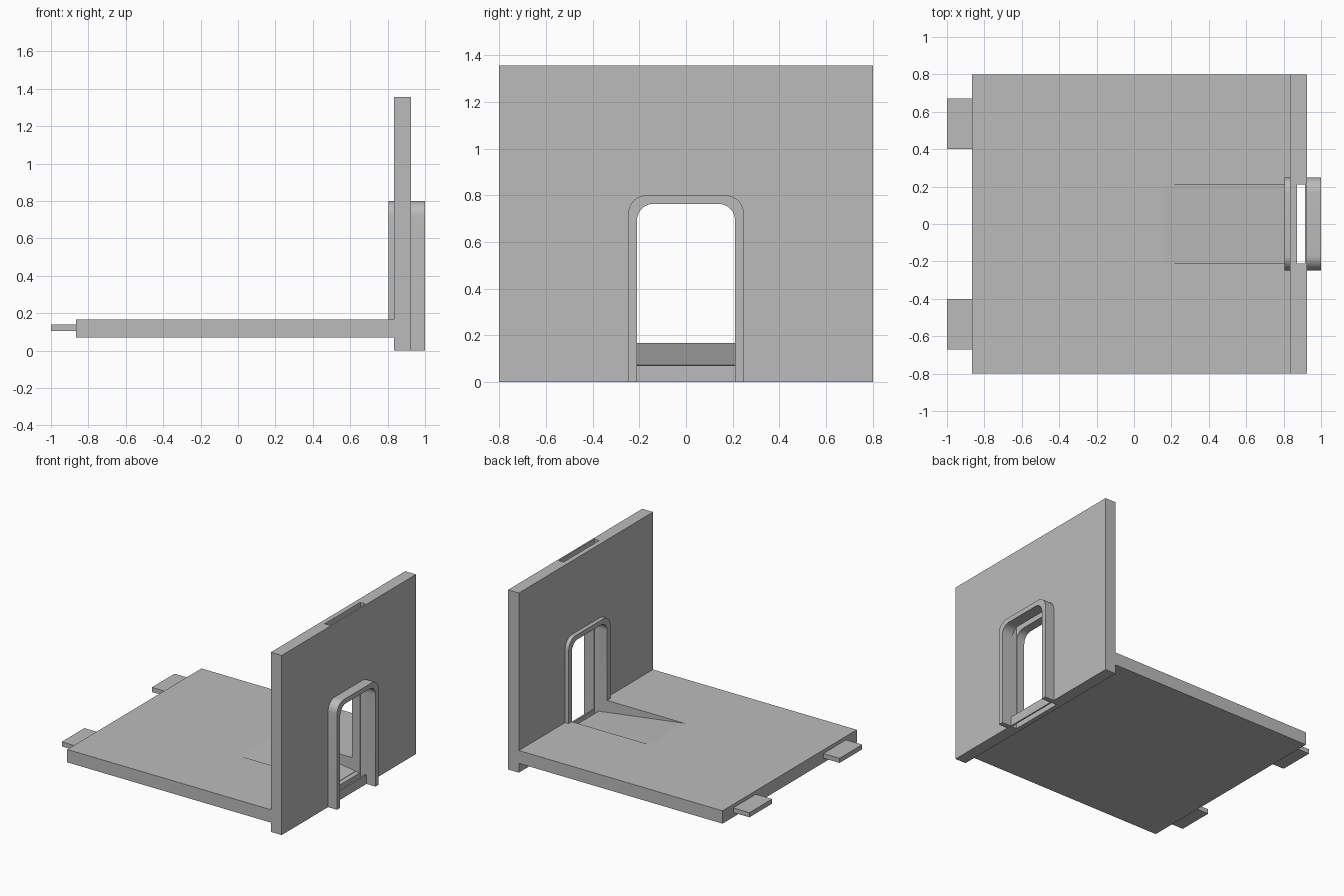
import bpy, bmesh, math
from mathutils import Vector

if "Cube" in bpy.data.objects:
    bpy.data.objects.remove(bpy.data.objects["Cube"], do_unlink=True)

grey = bpy.data.materials.new("plain grey")
grey.use_nodes = True
COLOUR = (0.5, 0.5, 0.5, 1)
grey.diffuse_color = COLOUR
grey.node_tree.nodes["Principled BSDF"].inputs["Base Color"].default_value = COLOUR


def prism(name, points, offset):
    """Extrude a flat outline along an offset vector."""
    bm = bmesh.new()
    face = bm.faces.new([bm.verts.new(p) for p in points])
    ext = bmesh.ops.extrude_face_region(bm, geom=[face])
    moved = [g for g in ext["geom"] if isinstance(g, bmesh.types.BMVert)]
    bmesh.ops.translate(bm, verts=moved, vec=Vector(offset))
    bmesh.ops.recalc_face_normals(bm, faces=bm.faces)
    mesh = bpy.data.meshes.new(name)
    bm.to_mesh(mesh)
    bm.free()
    mesh.materials.append(grey)
    obj = bpy.data.objects.new(name, mesh)
    bpy.context.collection.objects.link(obj)
    return obj


def box(name, x0, x1, y0, y1, z0, z1):
    outline = [(x0, y0, z0), (x1, y0, z0), (x1, y1, z0), (x0, y1, z0)]
    return prism(name, outline, (0, 0, z1 - z0))


def arch(x, half, bottom, top, radius, steps=10):
    """Door outline with rounded top corners, from right foot to left foot."""
    pts = [(x, half, bottom)]
    for side, start in ((1, 0), (-1, math.pi / 2)):
        for i in range(steps + 1):
            a = start + math.pi / 2 * i / steps
            pts.append((x, side * (half - radius) + radius * math.cos(a),
                        top - radius + radius * math.sin(a)))
    return pts + [(x, -half, bottom)]


def cut(target, cutter):
    cutter.hide_render = True
    mod = target.modifiers.new("cut", "BOOLEAN")
    mod.operation = "DIFFERENCE"
    mod.solver = "EXACT"
    mod.object = cutter
    bpy.context.view_layer.objects.active = target
    bpy.ops.object.modifier_apply(modifier=mod.name)
    bpy.data.objects.remove(cutter, do_unlink=True)


def smooth(obj):
    bpy.ops.object.select_all(action="DESELECT")
    obj.select_set(True)
    bpy.context.view_layer.objects.active = obj
    bpy.ops.object.shade_smooth_by_angle(angle=math.radians(30))


DOOR, SILL, FLOOR_TOP = 0.21, 0.07, 0.167
WALL_IN, WALL_OUT = 0.835, 0.925

# Wall with doorway and a vertical slot for a sliding door
wall = box("wall", WALL_IN, WALL_OUT, -0.8, 0.8, 0, 1.355)
cut(wall, prism("doorway_cutter", arch(0.7, DOOR, SILL, 0.763, 0.07), (0.4, 0, 0)))
cut(wall, box("slot_cutter", 0.872, 0.914, -0.212, 0.212, -0.1, 1.5))
smooth(wall)

# Floor with a ramp sunk towards the doorway
floor = box("floor", -0.865, WALL_IN, -0.8, 0.8, SILL, FLOOR_TOP)
slope = (0.073 - FLOOR_TOP) / (WALL_IN - 0.16)
wedge = [(x, -DOOR, FLOOR_TOP + slope * (x - 0.16)) for x in (0.1, 0.9)]
wedge.append((0.9, -DOOR, wedge[0][2]))
cut(floor, prism("ramp_cutter", wedge, (0, 2 * DOOR, 0)))

# Door frames on both sides of the wall
for name, x0, x1, foot in (("inner_door_frame", 0.805, WALL_IN, FLOOR_TOP),
                           ("outer_door_frame", WALL_OUT, 1.0, 0)):
    outer = arch(x0, 0.248, foot, 0.8, 0.08)
    inner = arch(x0, DOOR, foot, 0.763, 0.07)
    smooth(prism(name, outer + inner[::-1], (x1 - x0, 0, 0)))

# Connecting tabs on the open edge
for name, y in (("back_tab", 0.537), ("front_tab", -0.537)):
    box(name, -1.0, -0.865, y - 0.135, y + 0.135, 0.105, 0.14)
